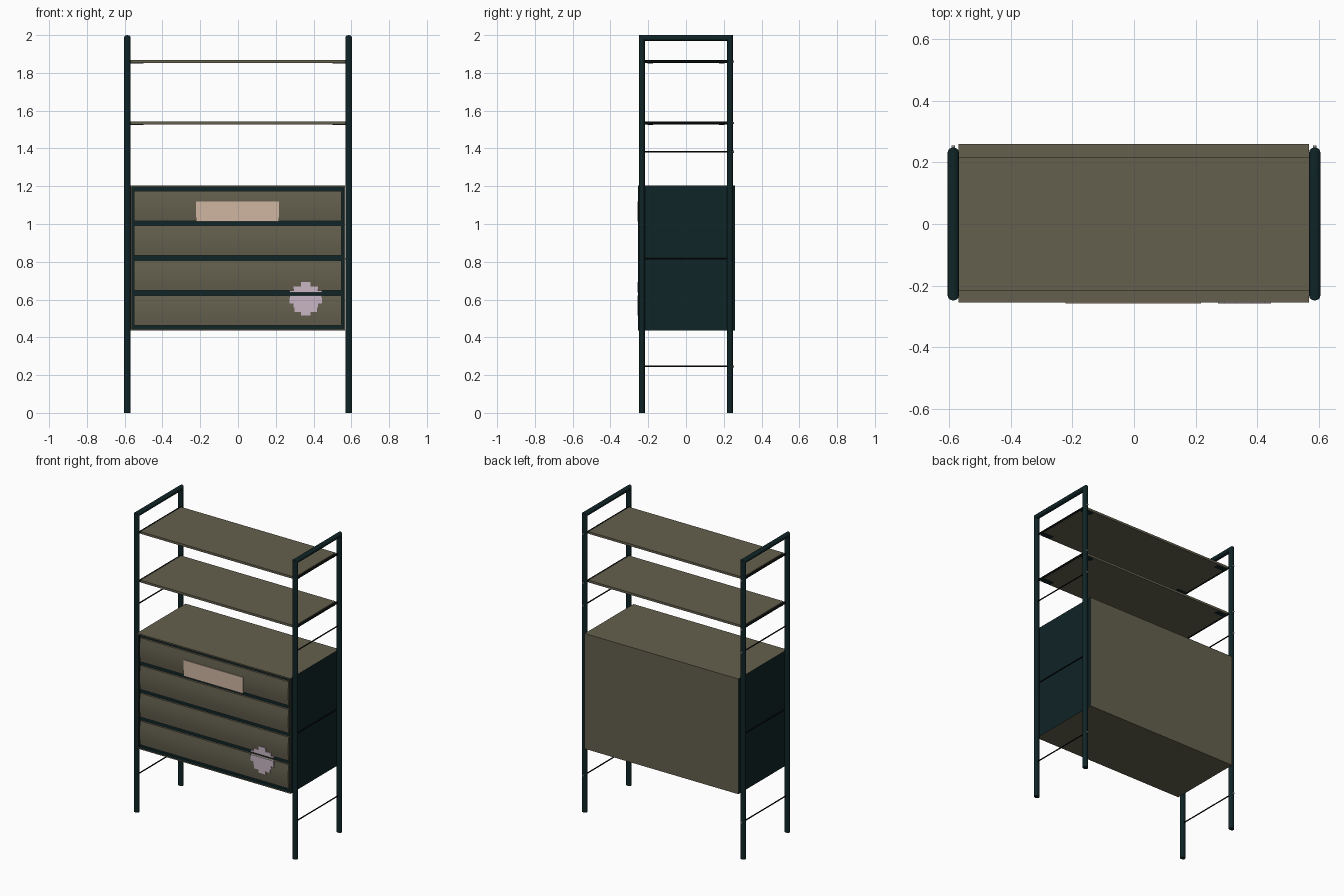
import bpy, bmesh, math
from mathutils import Matrix, Vector

if "Cube" in bpy.data.objects:
    bpy.data.objects.remove(bpy.data.objects["Cube"], do_unlink=True)


def material(name, rgb):
    m = bpy.data.materials.new(name)
    m.use_nodes = True
    m.diffuse_color = (*rgb, 1)
    m.node_tree.nodes["Principled BSDF"].inputs["Base Color"].default_value = (*rgb, 1)
    return m


OLIVE = material("olive brown", (0.127, 0.117, 0.077))
TEAL = material("dark teal", (0.005, 0.018, 0.02))
BLACK = material("black wire", (0.003, 0.004, 0.004))
CREAM = material("cream label", (0.63, 0.47, 0.36))
LILAC = material("pale lilac", (0.58, 0.47, 0.55))
STEEL = material("steel", (0.3, 0.3, 0.3))


def finish(bm, name, *mats, smooth=False):
    bmesh.ops.recalc_face_normals(bm, faces=bm.faces)
    mesh = bpy.data.meshes.new(name)
    bm.to_mesh(mesh)
    bm.free()
    for m in mats:
        mesh.materials.append(m)
    ob = bpy.data.objects.new(name, mesh)
    bpy.context.collection.objects.link(ob)
    if smooth:
        bpy.ops.object.select_all(action="DESELECT")
        ob.select_set(True)
        bpy.context.view_layer.objects.active = ob
        bpy.ops.object.shade_smooth_by_angle(angle=math.radians(40))
    return ob


def add_box(bm, x, y, z):
    """Box from (min, max) pairs."""
    lo, hi = Vector((x[0], y[0], z[0])), Vector((x[1], y[1], z[1]))
    mat = Matrix.Translation((lo + hi) / 2) @ Matrix.Diagonal((*(hi - lo), 1))
    return bmesh.ops.create_cube(bm, size=1, matrix=mat)


def box(name, x, y, z, mat):
    bm = bmesh.new()
    add_box(bm, x, y, z)
    return finish(bm, name, mat)


def rod_y(name, x, y, z, r, mat):
    """Round rod running front to back."""
    bm = bmesh.new()
    place = Matrix.Translation((x, sum(y) / 2, z)) @ Matrix.Rotation(math.pi / 2, 4, "X")
    bmesh.ops.create_cone(bm, cap_ends=True, segments=12, radius1=r, radius2=r,
                          depth=y[1] - y[0], matrix=place)
    return finish(bm, name, mat, smooth=True)


def side_frame(name, x, rx=0.018, ry=0.015, half=0.233, n=16):
    """Two posts and a top bar as one mitred round tube."""
    bm = bmesh.new()
    top = 2 - ry
    rings = [[], [], [], []]
    for i in range(n):
        a = math.tau * i / n
        px, s = x + rx * math.cos(a), ry * math.sin(a)
        for ring, co in zip(rings, ((-half - s, 0), (-half - s, top + s),
                                    (half + s, top + s), (half + s, 0))):
            ring.append(bm.verts.new((px, *co)))
    for a, b in zip(rings, rings[1:]):
        for i in range(n):
            j = (i + 1) % n
            bm.faces.new((a[i], a[j], b[j], b[i]))
    bm.faces.new(rings[0])
    bm.faces.new(rings[3])
    return finish(bm, name, TEAL, smooth=True)


SHELVES = {"top_shelf": 1.86, "middle_shelf": 1.535}
WIRES = {"upper": 1.382, "lower": 0.246}

# Side frames, cross wires, cabinet side rails and bolts
for side, s in (("left", 1), ("right", -1)):
    x = s * 0.586
    side_frame(side + "_frame", x)
    for label, z in WIRES.items():
        rod_y(f"{side}_{label}_wire", x, (-0.233, 0.25), z, 0.004, BLACK)
    rod_y(side + "_cabinet_rail", s * 0.57, (-0.23, 0.23), 0.815, 0.004, BLACK)
    for z in (*SHELVES.values(), *WIRES.values()):
        rod_y(side + "_bolt", x, (0.245, 0.255), z, 0.006, STEEL)

# Open shelves with carrying rods and corner clips
for name, z in SHELVES.items():
    box(name, (-0.57, 0.57), (-0.215, 0.215), (z - 0.007, z + 0.008), OLIVE)
    for side, s in (("left", 1), ("right", -1)):
        rod_y(f"{name}_{side}_rod", s * 0.579, (-0.228, 0.24), z, 0.007, BLACK)
        for end, e in (("front", -1), ("back", 1)):
            box(f"{name}_{side}_{end}_clip", sorted((s * 0.5, s * 0.578)),
                sorted((e * 0.175, e * 0.205)), (z - 0.011, z - 0.006), TEAL)

# Cabinet case: dark sides, brown elsewhere, dark recess in the front
bm = bmesh.new()
add_box(bm, (-0.569, 0.567), (-0.255, 0.26), (0.435, 1.205))
bm.normal_update()
for f in bm.faces:
    if abs(f.normal.x) > 0.9:
        f.material_index = 1
front = next(f for f in bm.faces if f.normal.y < -0.9)
bmesh.ops.inset_individual(bm, faces=[front], thickness=0.012)
walls = bmesh.ops.inset_individual(bm, faces=[front], thickness=0.0005, depth=-0.02)
for f in walls["faces"] + [front]:
    f.material_index = 1
finish(bm, "cabinet_case", OLIVE, TEAL)

# Four gently bowed drawer fronts
BOTTOM, PITCH, HEIGHT = 0.462, 0.185, 0.159
for k in range(4):
    z0 = BOTTOM + k * PITCH
    bm = bmesh.new()
    profile = [(-0.232, z0)]
    for i in range(9):
        t = i / 8
        profile.append((-0.248 - 0.006 * math.sin(math.pi * t), z0 + HEIGHT * t))
    profile.append((-0.232, z0 + HEIGHT))
    face = bm.faces.new([bm.verts.new((-0.55, y, z)) for y, z in profile])
    ext = bmesh.ops.extrude_face_region(bm, geom=[face])
    moved = [v for v in ext["geom"] if isinstance(v, bmesh.types.BMVert)]
    bmesh.ops.translate(bm, verts=moved, vec=(1.098, 0, 0))
    finish(bm, f"drawer_front_{k + 1}", OLIVE, smooth=True)

# Blank label plate on the top drawer
box("label_plate", (-0.222, 0.217), (-0.258, -0.25), (1.012, 1.12), CREAM)

# Stepped round sticker across the two lowest drawers
bm = bmesh.new()
ROWS = ((0.515, 0.535, 0.025), (0.535, 0.558, 0.06), (0.558, 0.58, 0.065),
        (0.58, 0.621, 0.086), (0.638, 0.648, 0.086), (0.648, 0.668, 0.065),
        (0.668, 0.692, 0.025))
for z0, z1, w in ROWS:
    add_box(bm, (0.358 - w, 0.358 + w), (-0.257, -0.248), (z0, z1))
finish(bm, "round_sticker", LILAC)
